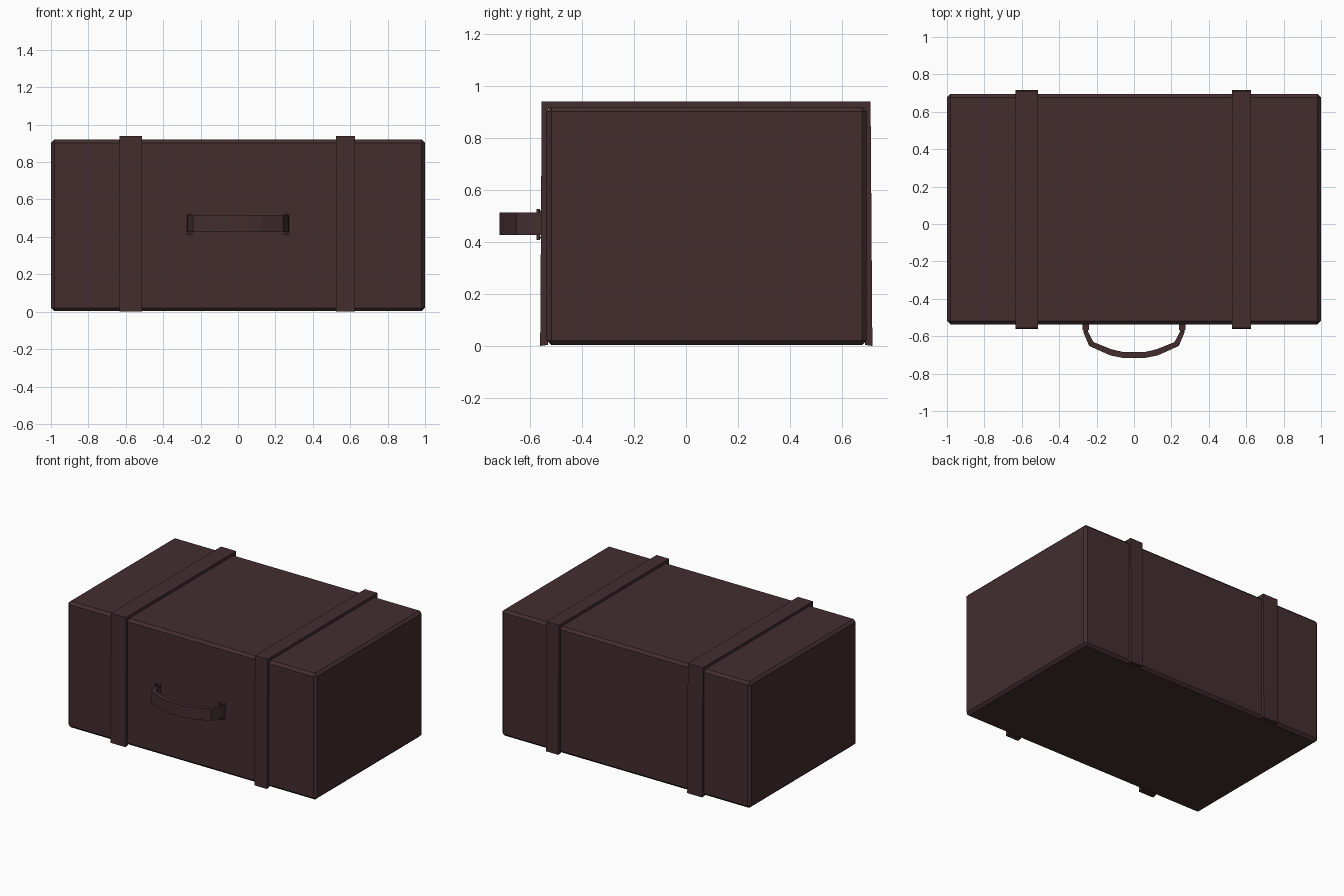
import bpy, bmesh
from mathutils import Vector

if "Cube" in bpy.data.objects:
    bpy.data.objects.remove(bpy.data.objects["Cube"])

leather = bpy.data.materials.new("dark brown leather")
leather.diffuse_color = (0.056, 0.027, 0.028, 1)
leather.use_nodes = True
leather.node_tree.nodes["Principled BSDF"].inputs["Base Color"].default_value = leather.diffuse_color


def finish(name, bm):
    bmesh.ops.recalc_face_normals(bm, faces=bm.faces[:])
    me = bpy.data.meshes.new(name)
    bm.to_mesh(me)
    bm.free()
    me.materials.append(leather)
    ob = bpy.data.objects.new(name, me)
    bpy.context.collection.objects.link(ob)
    return ob


def box(name, lo, hi, bevel=0.0):
    bm = bmesh.new()
    bmesh.ops.create_cube(bm, size=1)
    for v in bm.verts:
        v.co = Vector([lo[i] if v.co[i] < 0 else hi[i] for i in range(3)])
    if bevel:
        bmesh.ops.bevel(bm, geom=bm.edges[:], offset=bevel, segments=1,
                        affect='EDGES', profile=0.5)
    return finish(name, bm)


def band(name, outer, inner, place, a, b):
    """Strip between two matching paths, extruded from a to b."""
    bm = bmesh.new()
    rows = [[bm.verts.new(place(p, t)) for p, t in
             ((o, a), (o, b), (i, b), (i, a))] for o, i in zip(outer, inner)]
    for r, s in zip(rows, rows[1:]):
        for k in range(4):
            n = (k + 1) % 4
            bm.faces.new((r[k], r[n], s[n], s[k]))
    bm.faces.new(rows[0])
    bm.faces.new(rows[-1])
    return finish(name, bm)


# Case body with chamfered edges
box("case_body", (-1, -0.536, 0.003), (1, 0.695, 0.92), 0.018)

# Two straps wrapping front, top and back
s_out = [(-0.561, 0), (-0.555, 0.94), (0.71, 0.94), (0.717, 0)]
s_in = [(-0.530, 0.004), (-0.530, 0.912), (0.688, 0.912), (0.688, 0.004)]
for name, a, b in (("left_strap", -0.633, -0.512), ("right_strap", 0.524, 0.625)):
    band(name, s_out, s_in, lambda p, t: (t, p[0], p[1]), a, b)

# Curved carrying handle, mirrored about x = 0
h_out = [(-0.274, -0.53), (-0.270, -0.58), (-0.240, -0.652), (-0.128, -0.702), (-0.056, -0.717)]
h_in = [(-0.249, -0.53), (-0.246, -0.575), (-0.217, -0.631), (-0.120, -0.670), (-0.056, -0.685)]


def mirrored(pts):
    return pts + [(-x, y) for x, y in reversed(pts)]


band("handle", mirrored(h_out), mirrored(h_in),
     lambda p, t: (p[0], p[1], t), 0.427, 0.514)

# Small brackets holding each handle end
for side, sx in (("left", -1), ("right", 1)):
    x = sx * 0.258
    box(side + "_handle_pin", (x - 0.007, -0.575, 0.408), (x + 0.007, -0.561, 0.526))
    for end, z in (("lower", 0.414), ("upper", 0.514)):
        box(f"{side}_{end}_bracket", (x - 0.018, -0.566, z), (x + 0.018, -0.53, z + 0.007))
